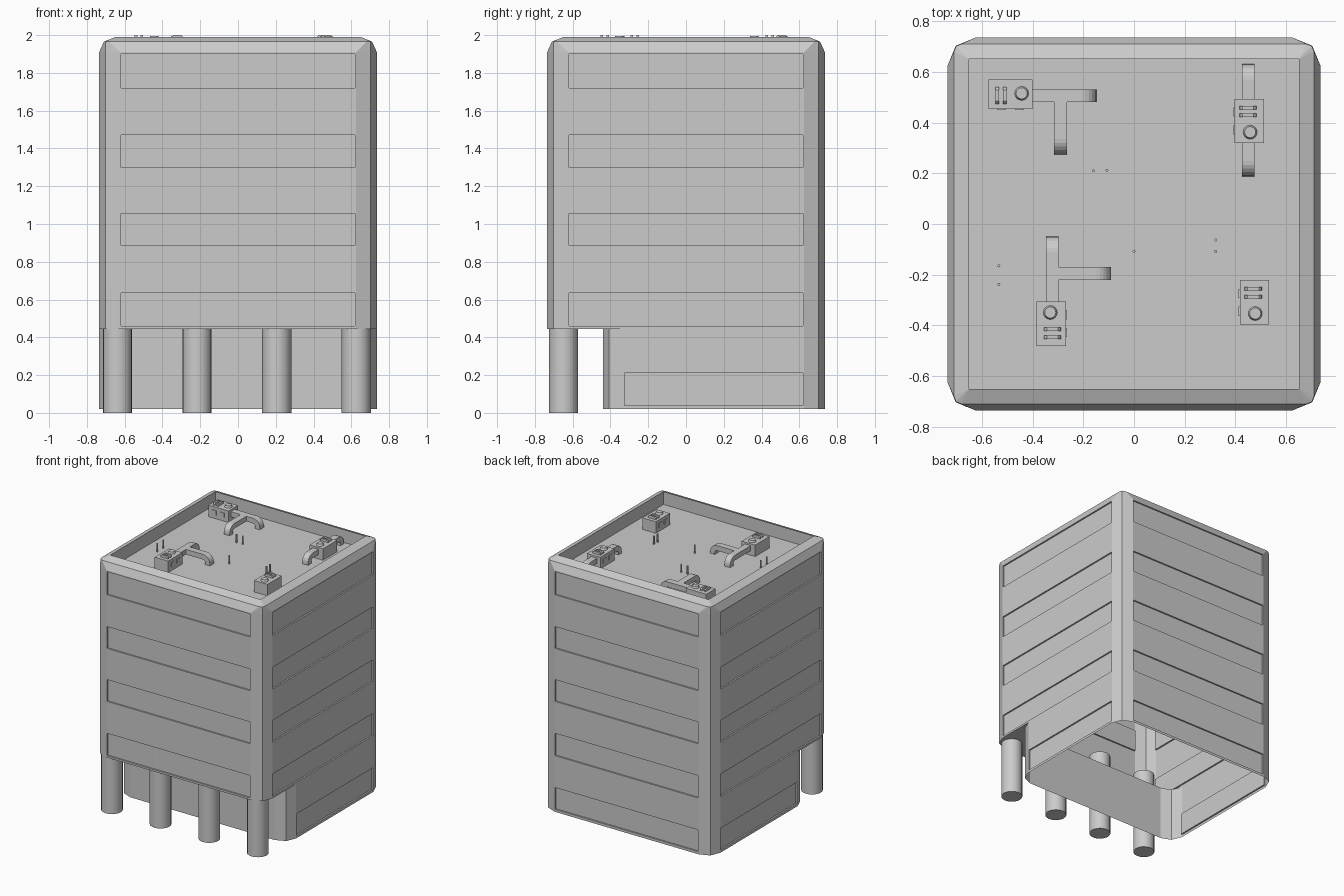
import bpy, bmesh, math
from mathutils import Matrix, Vector

if "Cube" in bpy.data.objects:
    bpy.data.objects.remove(bpy.data.objects["Cube"])

W, R = 0.735, 0.11          # half width, corner radius
F = W - R                   # half width of the flat wall part
FRONT_LOW = -0.44           # recessed ground-floor front
EAVE, RIM, TOP, ROOF, BASE, SOFFIT = 1.91, 1.965, 1.99, 1.89, 0.02, 0.445
BANDS = [0.46, 0.635, 0.885, 1.055, 1.30, 1.47, 1.72, 1.90]


def finish(bm, name):
    bmesh.ops.remove_doubles(bm, verts=bm.verts, dist=1e-4)
    bmesh.ops.recalc_face_normals(bm, faces=bm.faces)
    me = bpy.data.meshes.new(name)
    bm.to_mesh(me)
    bm.free()
    ob = bpy.data.objects.new(name, me)
    bpy.context.collection.objects.link(ob)
    return ob


def poly(bm, pts):
    return bm.faces.new([bm.verts.new(p) for p in pts])


def arc(cx, cy, r, start, n=2):
    return [(cx + r * math.cos(start + i * math.pi / 2 / n),
             cy + r * math.sin(start + i * math.pi / 2 / n)) for i in range(n + 1)]


def wall(bm, angle, us, zs, offset=W, depth=0.012):
    """Flat wall facing -y, turned by angle; odd rows hold a sunken window band."""
    rot = Matrix.Rotation(angle, 3, 'Z')
    P = lambda u, z, d=0: rot @ Vector((u, -offset + d, z))
    for i in range(len(us) - 1):
        for j in range(len(zs) - 1):
            c = [(us[i], zs[j]), (us[i + 1], zs[j]), (us[i + 1], zs[j + 1]), (us[i], zs[j + 1])]
            if i == 1 and j % 2:
                poly(bm, [P(u, z, depth) for u, z in c])
                for a, b in zip(c, c[1:] + c[:1]):
                    poly(bm, [P(*a), P(*b), P(*b, depth), P(*a, depth)])
            else:
                poly(bm, [P(u, z) for u, z in c])


def strip(bm, pts, z0, z1):
    for a, b in zip(pts, pts[1:]):
        poly(bm, [(*a, z0), (*b, z0), (*b, z1), (*a, z1)])


# tower shell with window bands, open underneath
bm = bmesh.new()
full = [-F, -0.62, 0.62, F]
upper = [SOFFIT] + BANDS + [EAVE]
lower = [BASE, 0.04, 0.21, SOFFIT]
low_y = FRONT_LOW + R
for k in range(4):
    wall(bm, k * math.pi / 2, full, upper)
wall(bm, math.pi, full, lower)
wall(bm, math.pi / 2, [low_y, low_y + 0.005, 0.62, F], lower)
wall(bm, -math.pi / 2, [-F, -0.62, -low_y - 0.005, -low_y], lower)
for k, (sx, sy) in enumerate([(1, 1), (-1, 1), (-1, -1), (1, -1)]):
    strip(bm, arc(sx * F, sy * F, R, k * math.pi / 2), BASE if sy > 0 else SOFFIT, EAVE)
low_front = arc(-F, low_y, R, math.pi) + arc(F, low_y, R, 1.5 * math.pi)
strip(bm, low_front, BASE, SOFFIT)
# soffit over the colonnade
over = arc(-F, -F, R, math.pi) + arc(F, -F, R, 1.5 * math.pi)
poly(bm, [(*p, SOFFIT) for p in over + low_front[::-1]])
finish(bm, "tower_shell")

# rounded parapet and sunken roof deck
bm = bmesh.new()
rings = []
for half, r, z in [(W, R, EAVE), (0.71, 0.03, RIM), (0.65, 0, TOP), (0.65, 0, ROOF)]:
    h = half - r
    rings.append([(*p, z) for k, (sx, sy) in enumerate([(1, 1), (-1, 1), (-1, -1), (1, -1)])
                  for p in arc(sx * h, sy * h, r, k * math.pi / 2)])
for lo, hi in zip(rings, rings[1:]):
    for i in range(12):
        j = (i + 1) % 12
        poly(bm, [lo[i], lo[j], hi[j], hi[i]])
poly(bm, rings[-1][::3])
bmesh.ops.remove_doubles(bm, verts=bm.verts, dist=1e-4)
bmesh.ops.dissolve_degenerate(bm, edges=bm.edges, dist=1e-4)
finish(bm, "parapet_and_roof")


def cylinder(name, x, y, z0, z1, r, n):
    bpy.ops.mesh.primitive_cylinder_add(vertices=n, radius=r, depth=z1 - z0,
                                        location=(x, y, (z0 + z1) / 2))
    ob = bpy.context.object
    ob.name = name
    return ob


# ground-floor columns
for x in (-0.638, -0.217, 0.205, 0.626):
    cylinder("column", x, -0.648, 0, 0.65, 0.077, 20)
    bpy.ops.object.shade_smooth_by_angle()

# thin roof masts
for x, y in [(-0.16, 0.21), (-0.107, 0.212), (-0.533, -0.165), (-0.533, -0.238),
             (0, -0.108), (0.322, -0.063), (0.322, -0.108)]:
    cylinder("roof_mast", x, y, ROOF, ROOF + 0.065, 0.006, 8)


def add_box(bm, lo, hi):
    m = Matrix.Translation([(a + b) / 2 for a, b in zip(lo, hi)]) @ \
        Matrix.Diagonal([b - a for a, b in zip(lo, hi)] + [1])
    bmesh.ops.create_cube(bm, size=1, matrix=m)


def sweep(bm, section, axis_map, w0, w1):
    """Prism: closed 2D section extended from w0 to w1."""
    a = [axis_map(u, v, w0) for u, v in section]
    b = [axis_map(u, v, w1) for u, v in section]
    poly(bm, a)
    poly(bm, b)
    for i in range(len(a)):
        j = (i + 1) % len(a)
        poly(bm, [a[i], a[j], b[j], b[i]])


def roof_unit(x, y, angle):
    """Cooling unit: case, fan cap, two handle bars, side latches."""
    bm = bmesh.new()
    add_box(bm, (-0.0875, -0.058, ROOF), (0.0875, 0.058, 1.98))
    for cx in (-0.035, 0.035):
        add_box(bm, (cx - 0.018, -0.063, 1.92), (cx + 0.018, -0.056, 1.955))
    bmesh.ops.create_cone(bm, cap_ends=True, segments=16, radius1=0.028, radius2=0.022,
                          depth=0.016, matrix=Matrix.Translation((0.044, 0.003, 1.987)))
    bar = [(-0.034, 1.978), (0.034, 1.978), (0.033, 1.99), (0.022, 2.0), (-0.022, 2.0), (-0.033, 1.99)]
    for cx in (-0.053, -0.022):
        sweep(bm, bar, lambda u, v, w: (w, u - 0.005, v), cx - 0.007, cx + 0.007)
    ob = finish(bm, "roof_unit")
    ob.location = (x, y, 0)
    ob.rotation_euler.z = angle


def duct(x, y, angle, length):
    """Flat-topped duct that bends down to the roof at its far end."""
    top, t, r = 1.965, 0.04, 0.06
    outer = [(length - r + r * math.sin(a), top - r + r * math.cos(a))
             for a in [i * math.pi / 12 for i in range(7)]]
    inner = [(length - r + (r - t) * math.sin(a), top - r + (r - t) * math.cos(a))
             for a in [i * math.pi / 12 for i in range(6, -1, -1)]]
    section = [(0, top)] + outer + [(length, ROOF), (length - t, ROOF)] + inner + [(0, top - t)]
    bm = bmesh.new()
    sweep(bm, section, lambda u, v, w: (u, w, v), -0.025, 0.025)
    ob = finish(bm, "roof_duct")
    ob.location = (x, y, 0)
    ob.rotation_euler.z = angle


H = math.pi / 2
for args in [(-0.487, 0.512, 0), (0.455, 0.406, -H), (-0.327, -0.393, H), (0.475, -0.309, -H)]:
    roof_unit(*args)
for args in [(-0.41, 0.506, 0, 0.262), (-0.29, 0.482, -H, 0.207),
             (0.45, 0.485, H, 0.145), (0.45, 0.33, -H, 0.142),
             (-0.322, -0.315, H, 0.265), (-0.298, -0.195, 0, 0.208)]:
    duct(*args)
